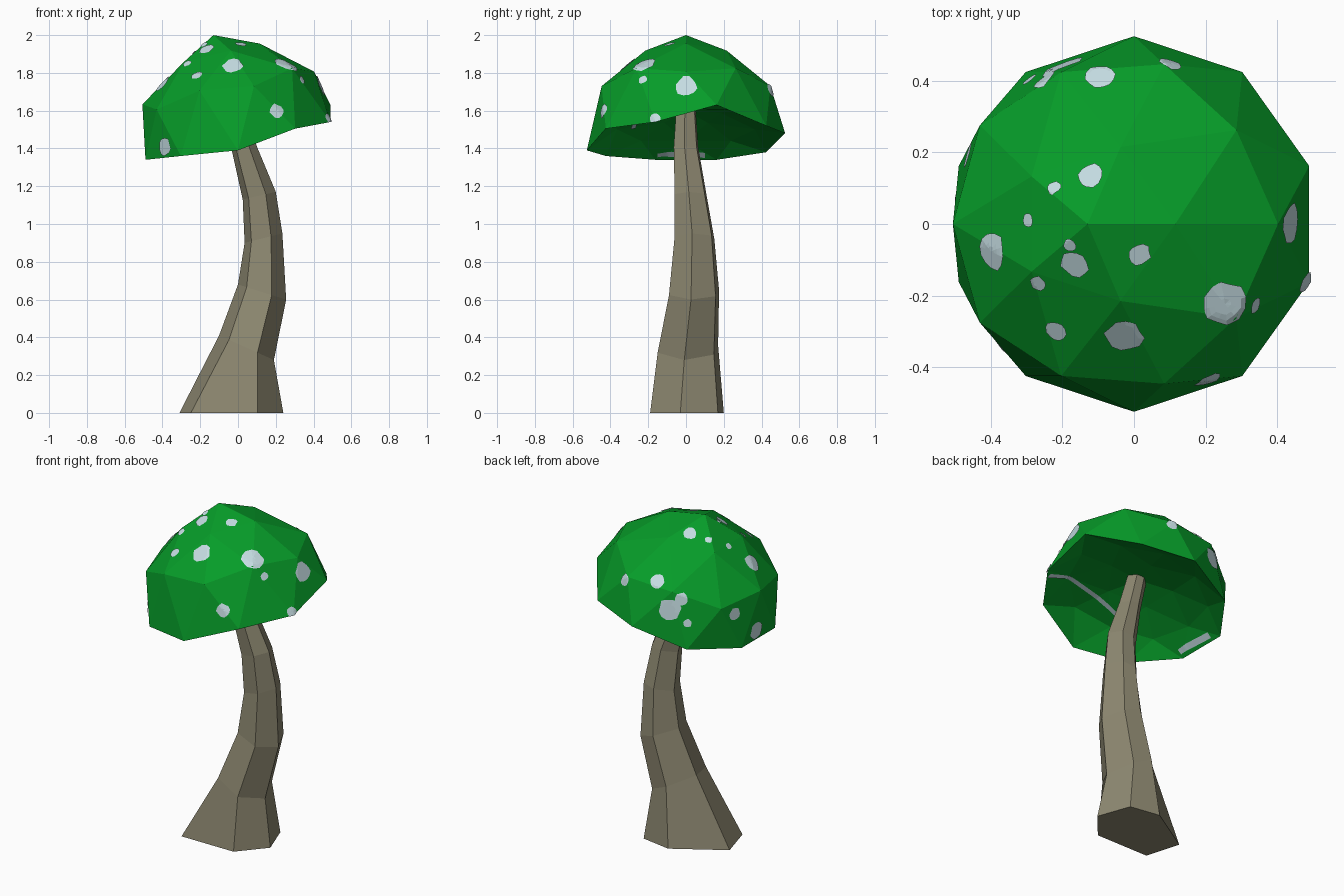
import bpy, bmesh, math, random
from mathutils import Vector
from mathutils.bvhtree import BVHTree

if "Cube" in bpy.data.objects:
    bpy.data.objects.remove(bpy.data.objects["Cube"])

random.seed(4)


def material(name, rgb):
    m = bpy.data.materials.new(name)
    m.diffuse_color = (*rgb, 1)
    m.use_nodes = True
    m.node_tree.nodes["Principled BSDF"].inputs["Base Color"].default_value = m.diffuse_color
    return m


GREEN = material("cap green", (0.002, 0.335, 0.022))
PALE = material("spot pale blue", (0.56, 0.72, 0.76))
BROWN = material("stem brown", (0.268, 0.247, 0.165))


def add_object(name, bm, mat):
    me = bpy.data.meshes.new(name)
    bm.to_mesh(me)
    me.materials.append(mat)
    ob = bpy.data.objects.new(name, me)
    bpy.context.collection.objects.link(ob)
    return ob


# Heights of the wavy, tilted rim, anticlockwise from 18 degrees
RIM_Z = [1.63, 1.52, 1.48, 1.38, 1.34, 1.34, 1.36, 1.39, 1.505, 1.54]


def dome(height, inset=1.0):
    """Leaning upper half of an icosphere, open at the rim."""
    bm = bmesh.new()
    bmesh.ops.create_icosphere(bm, subdivisions=2, radius=1)
    bmesh.ops.delete(bm, geom=[v for v in bm.verts if v.co.z < -0.1], context='VERTS')
    for v in bm.verts:
        a, b, w = v.co
        if 0.7 < w < 0.95:               # slightly tighter ring round the apex
            a, b, w = a * 0.82, b * 0.82, w * 0.965
        if w > 0.1:
            a, b = a * inset, b * inset
        z = 1.45 + 0.124 * a + height * w
        if w < 0.1:
            k = round((math.degrees(math.atan2(b, a)) % 360 - 18) / 36) % 10
            z = RIM_Z[k]
        v.co = (0.515 * a - 0.236 * height * w, 0.525 * b, z)
    return bm


# Cap: outer dome plus a shallow hollow underside, welded at the rim
outer = dome(0.55)
tree = BVHTree.FromBMesh(outer)
inner = dome(0.15, 0.86)
under = BVHTree.FromBMesh(inner)
bmesh.ops.reverse_faces(inner, faces=inner.faces[:])
tmp = bpy.data.meshes.new("tmp")
inner.to_mesh(tmp)
outer.from_mesh(tmp)
bpy.data.meshes.remove(tmp)
bmesh.ops.remove_doubles(outer, verts=outer.verts[:], dist=0.0005)
add_object("cap", outer, GREEN)

# Spots: thin irregular patches laid on the cap (x, y, z, radius)
SPOTS = [
    (-0.095, 0.42, 1.75, 0.043), (0.10, 0.445, 1.71, 0.034),
    (-0.195, 0.43, 1.60, 0.062), (-0.235, 0.38, 1.66, 0.036), (-0.29, 0.40, 1.53, 0.024),
    (-0.13, 0.145, 1.95, 0.038), (-0.23, 0.11, 1.92, 0.02), (-0.295, 0.01, 1.85, 0.019),
    (-0.395, -0.075, 1.74, 0.054), (-0.17, -0.115, 1.93, 0.041), (-0.18, -0.06, 1.95, 0.02),
    (-0.27, -0.165, 1.85, 0.023), (-0.22, -0.30, 1.79, 0.03), (-0.03, -0.31, 1.835, 0.052),
    (0.015, -0.085, 1.95, 0.031), (0.25, -0.22, 1.84, 0.062), (0.33, -0.225, 1.76, 0.023),
    (0.435, 0.0, 1.73, 0.057), (0.205, -0.44, 1.60, 0.038), (-0.375, -0.31, 1.41, 0.05),
    (0.49, -0.17, 1.565, 0.03), (-0.46, 0.19, 1.55, 0.036), (-0.49, 0.03, 1.40, 0.055),
]
bm = bmesh.new()
SIDES, RINGS = 12, 4
for x, y, z, r in SPOTS:
    c, n, *_ = tree.find_nearest(Vector((x, y, z)))
    out = (c - Vector((-0.05, 0, 1.45))).normalized()
    n = n if n.dot(out) > 0 else -n
    u = n.orthogonal().normalized()
    t = n.cross(u)

    def lay(p):
        q, m, *_ = tree.find_nearest(p)
        return bm.verts.new(q + (m if m.dot(n) > 0 else -m) * 0.005)

    wob = [random.uniform(0.9, 1.12) for _ in range(SIDES)]
    rows = []
    for i in range(1, RINGS + 1):
        row = []
        for j in range(SIDES):
            a = 2 * math.pi * j / SIDES
            d = r * wob[j] * i / RINGS
            row.append(lay(c + d * (math.cos(a) * u + math.sin(a) * t)))
        rows.append(row)
    mid = lay(c)
    for j in range(SIDES):
        k = (j + 1) % SIDES
        bm.faces.new((mid, rows[0][j], rows[0][k]))
        for lo, hi in zip(rows, rows[1:]):
            bm.faces.new((lo[j], hi[j], hi[k], lo[k]))
add_object("cap_spots", bm, PALE)

# Streaks: pale bands under the cap (start x, y, end x, y, half width)
bm = bmesh.new()
for x0, y0, x1, y1, h in [(.475, -.195, -.16, -.28, .013), (-.455, -.15, -.462, .10, .013)]:
    a, b = Vector((x0, y0, 0)), Vector((x1, y1, 0))
    side = (b - a).normalized().cross(Vector((0, 0, 1))) * h
    last = None
    for i in range(25):
        p = a.lerp(b, i / 24)
        hits = [under.ray_cast(p + side * s, Vector((0, 0, 1)))[0] for s in (-1, 1)]
        pair = None
        if all(hits):
            pair = [bm.verts.new(q - Vector((0, 0, 0.005))) for q in hits]
        if pair and last:
            bm.faces.new((last[0], last[1], pair[1], pair[0]))
        last = pair
bmesh.ops.recalc_face_normals(bm, faces=bm.faces[:])
for f in bm.faces:
    if f.normal.z > 0:
        f.normal_flip()
add_object("underside_streaks", bm, PALE)

# Stem: uneven hexagon lofted through tilted rings
BASE = [(1, .41), (.87, .92), (.53, 1), (0, .54), (.11, 0), (.75, 0)]
UPPER = [(1, .44), (.78, .93), (.40, 1), (0, .60), (.18, .08), (.70, 0)]
# left x, left z, right x, right z, front y, back y
LEVELS = [
    (-.31, 0, .24, 0, -.19, .20),
    (-.10, .41, .19, .28, -.15, .17),
    (.00, .68, .255, .60, -.09, .175),
    (.035, .90, .235, .95, -.06, .15),
    (.025, 1.13, .20, 1.17, -.06, .11),
    (-.035, 1.40, .10, 1.41, -.065, .065),
    (-.085, 1.62, .03, 1.64, -.05, .05),
]
bm = bmesh.new()
rows = [[bm.verts.new((xl + (xr - xl) * s, yf + (yb - yf) * q, zl + (zr - zl) * s))
         for s, q in (UPPER if i else BASE)]
        for i, (xl, zl, xr, zr, yf, yb) in enumerate(LEVELS)]
for lo, hi in zip(rows, rows[1:]):
    for j in range(6):
        k = (j + 1) % 6
        bm.faces.new((lo[j], lo[k], hi[k], hi[j]))
bm.faces.new(rows[0][::-1])
bm.faces.new(rows[-1])
add_object("stem", bm, BROWN)
